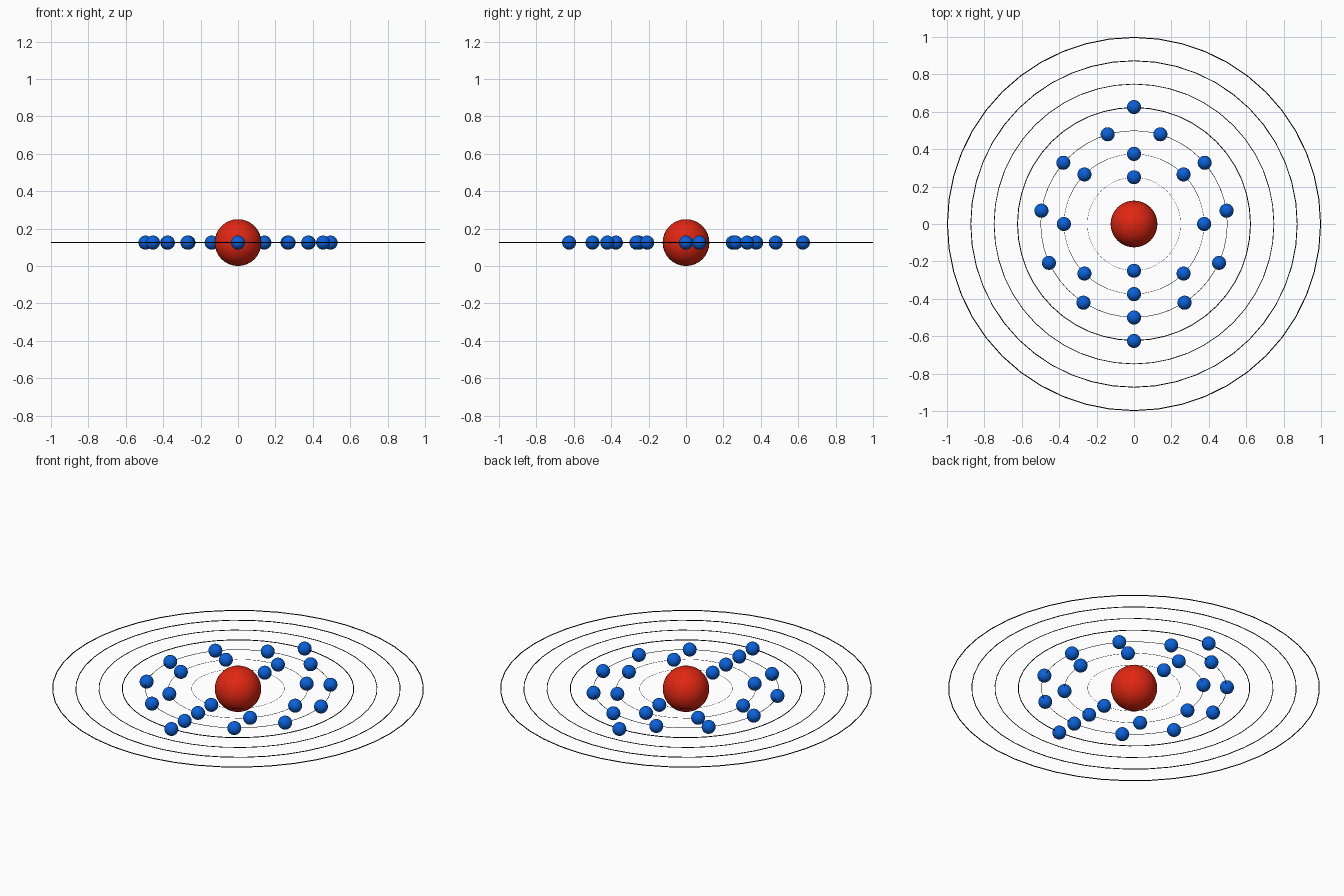
import bpy
from math import cos, sin, tau, radians

if "Cube" in bpy.data.objects:
    bpy.data.objects.remove(bpy.data.objects["Cube"])

CENTER_Z = 0.125
SHELL_STEP = 0.125


def material(name, rgb):
    m = bpy.data.materials.new(name)
    m.diffuse_color = (*rgb, 1)
    m.use_nodes = True
    m.node_tree.nodes["Principled BSDF"].inputs["Base Color"].default_value = m.diffuse_color
    return m


RED = material("nucleus_red", (0.75, 0.02, 0.006))
BLUE = material("electron_blue", (0.003, 0.12, 0.7))
BLACK = material("orbit_black", (0.0, 0.0, 0.0))


def finish(name, mat):
    obj = bpy.context.object
    obj.name = name
    obj.data.materials.append(mat)
    bpy.ops.object.shade_smooth()


def ball(name, radius, x, y, mat):
    bpy.ops.mesh.primitive_uv_sphere_add(segments=32, ring_count=16, radius=radius,
                                         location=(x, y, CENTER_Z))
    finish(name, mat)


# Nucleus
ball("nucleus", 0.125, 0, 0, RED)

# Seven thin orbits, each scaled up from the same ring proportions
for i in range(7):
    r = SHELL_STEP * (i + 2)
    thickness = 0.0026 * r * (1.4 if i == 3 else 1)
    bpy.ops.mesh.primitive_torus_add(major_segments=48, minor_segments=12,
                                     major_radius=r - thickness, minor_radius=thickness,
                                     location=(0, 0, CENTER_Z))
    finish(f"orbit_{i + 1}", BLACK)

# Electrons spread evenly over the four inner orbits, starting at the front
for i, count in enumerate((2, 8, 11, 2)):
    r = SHELL_STEP * (i + 2)
    for k in range(count):
        a = radians(-90) + tau * k / count
        ball(f"electron_{i + 1}_{k + 1}", 0.0375, r * cos(a), r * sin(a), BLUE)
